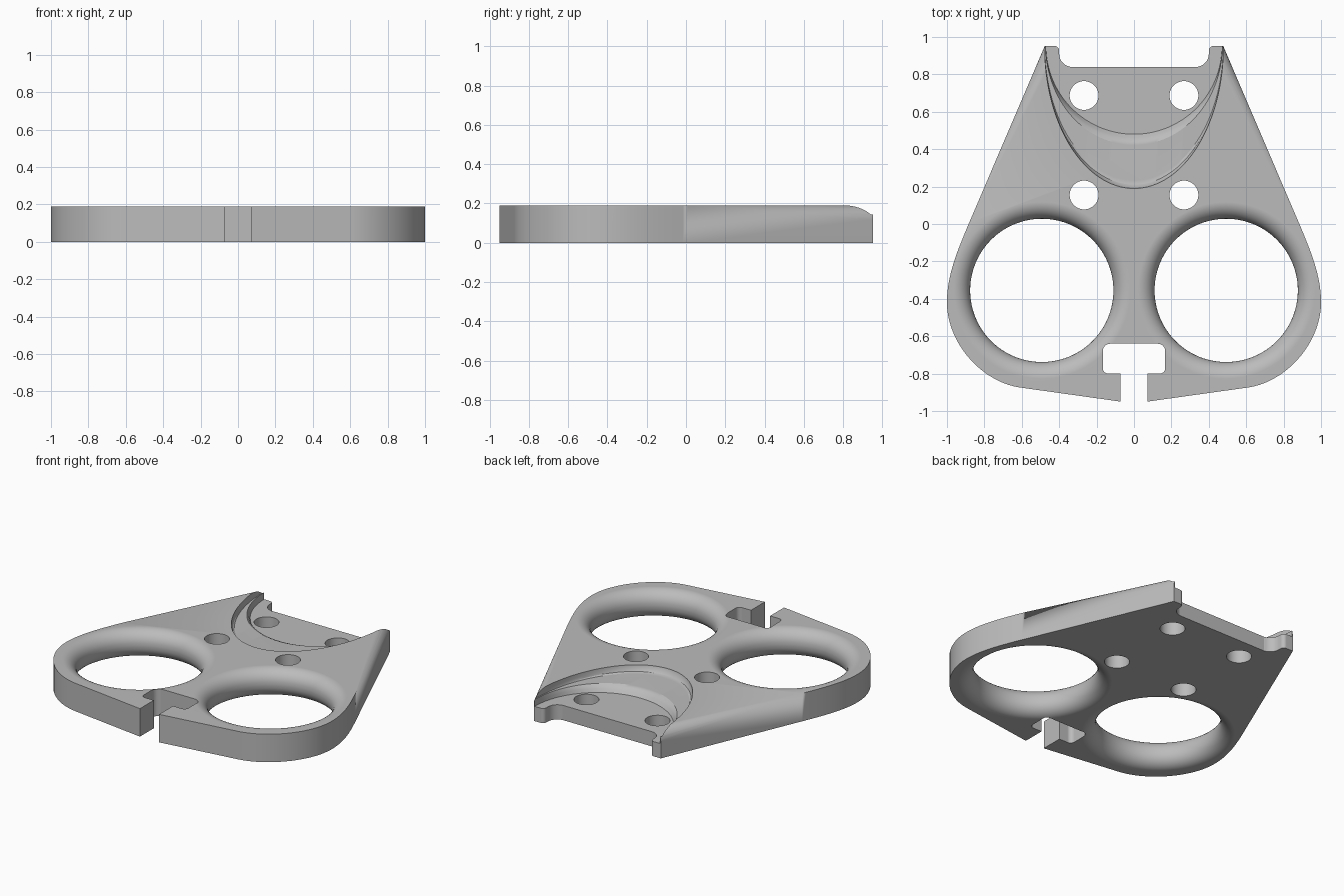
import bpy, bmesh, math
from mathutils import Vector
from mathutils.geometry import interpolate_bezier

if "Cube" in bpy.data.objects:
    bpy.data.objects.remove(bpy.data.objects["Cube"])

THICK = 0.19
grey = bpy.data.materials.new("mid_grey")
grey.use_nodes = True
grey.diffuse_color = (0.5, 0.5, 0.5, 1)
grey.node_tree.nodes["Principled BSDF"].inputs["Base Color"].default_value = (0.5, 0.5, 0.5, 1)


def finish(name, bm):
    bmesh.ops.recalc_face_normals(bm, faces=bm.faces)
    mesh = bpy.data.meshes.new(name)
    bm.to_mesh(mesh)
    bm.free()
    mesh.materials.append(grey)
    obj = bpy.data.objects.new(name, mesh)
    bpy.context.collection.objects.link(obj)
    return obj


def loft(rings):
    """Closed solid through rings of equal point count."""
    bm = bmesh.new()
    loops = [[bm.verts.new(p) for p in ring] for ring in rings]
    n = len(loops[0])
    for a, b in zip(loops, loops[1:]):
        for i in range(n):
            j = (i + 1) % n
            bm.faces.new((a[i], a[j], b[j], b[i]))
    bm.faces.new(loops[0])
    bm.faces.new(loops[-1])
    return bm


def prism(points, low, high):
    return loft([[(x, y, z) for x, y in points] for z in (low, high)])


def arc(cx, cy, r, start, end, steps=8):
    angles = [math.radians(start + (end - start) * i / steps) for i in range(steps + 1)]
    return [(cx + r * math.cos(t), cy + r * math.sin(t)) for t in angles]


def mirrored(half):
    """Close a half outline, listed from front to back on +x, across x = 0."""
    return half + [(-x, y) for x, y in reversed(half)]


def bezier(*pts):
    p = [Vector((x, y, 0)) for x, y in pts]
    return [(v.x, v.y) for v in interpolate_bezier(*p, 20)]


def cut(target, bm):
    tool = finish("cutter", bm)
    tool.hide_render = True
    mod = target.modifiers.new("cut", "BOOLEAN")
    mod.operation, mod.solver, mod.object = "DIFFERENCE", "EXACT", tool
    bpy.ops.object.modifier_apply(modifier=mod.name)
    bpy.data.objects.remove(tool)


# Plate blank, overlong at the back, with a rounded top rim
side = [(0.04, -0.954)]
side += bezier((0.61, -0.874), (0.81, -0.846), (1, -0.64), (1, -0.42))
side += bezier((1, -0.42), (1, -0.28), (0.95, -0.154), (0.88, 0.01))[1:]
side += [(0.435, 1.05)]
bm = prism(mirrored(side), 0, THICK)
rim = [e for e in bm.edges
       if all(v.co.z > 0.1 for v in e.verts) and not all(v.co.y > 1 for v in e.verts)]
bmesh.ops.bevel(bm, geom=rim, offset=0.08, segments=8, profile=0.5,
                affect="EDGES", clamp_overlap=False)
plate = finish("plate", bm)
bpy.context.view_layer.objects.active = plate
plate.select_set(True)

# Curved recess stepping down to the rear floor
profile = [(0, 0.3), (0, 0.185), (0.03, 0.165), (0.07, 0.152), (0.15, 0.145), (0.8, 0.145),
           (0.88, 0.135), (0.94, 0.12), (1, 0.1)]
rings = []
for u, z in profile:
    a, b = 0.478 - 0.008 * u, 0.76 - 0.29 * u
    ring = [(x * a, 0.95 + y * b, z) for x, y in arc(0, 0, 1, 180, 360, 64)]
    rings.append(ring + [(a, 1.2, z), (-a, 1.2, z)])
cut(plate, loft(rings))

# Rear edge notch, leaving a rounded tab at each corner
half = [(0.34, 0.84)]
half += arc(0.33, 0.91, 0.07, -80, 0)
half += arc(0.425, 0.927, 0.025, 180, 90)
half += [(0.7, 0.952), (0.7, 1.3)]
cut(plate, prism(mirrored(half), -0.1, 0.4))

# Two large holes, flared at both faces
FLARE = 0.09
flare = [(FLARE * (1 - math.cos(math.radians(t))), FLARE * (1 - math.sin(math.radians(t))))
         for t in range(0, 91, 10)]
lower = [(FLARE - dx, dz) for dx, dz in [(FLARE * math.cos(math.radians(t)),
         FLARE * (1 - math.sin(math.radians(t)))) for t in range(0, 91, 10)]]
wall = [(FLARE * (1 - math.sin(math.radians(t))), FLARE * (1 - math.cos(math.radians(t))))
        for t in range(0, 91, 10)]
section = [(FLARE, -0.1)] + wall + [(d, THICK - z) for d, z in reversed(wall)] + [(FLARE, 0.3)]
for s in (-1, 1):
    cut(plate, loft([[(x, y, z) for x, y in arc(s * 0.493, -0.355, 0.383 + d, 0, 360, 96)[:-1]]
                     for d, z in section]))

# Four bolt holes
for s in (-1, 1):
    for y in (0.155, 0.687):
        cut(plate, prism(arc(s * 0.267, y, 0.077, 0, 360, 48)[:-1], -0.1, 0.4))

# T-shaped slot through the front edge
half = [(0.072, -1.2), (0.072, -0.8)]
half += arc(0.137, -0.77, 0.03, -90, 0) + arc(0.127, -0.68, 0.04, 0, 90)
cut(plate, prism(mirrored(half), -0.1, 0.4))

# Smooth fillets, crisp edges
bpy.ops.object.shade_smooth_by_angle(angle=math.radians(25))
normals = plate.modifiers.new("even_shading", "WEIGHTED_NORMAL")
normals.keep_sharp = True
